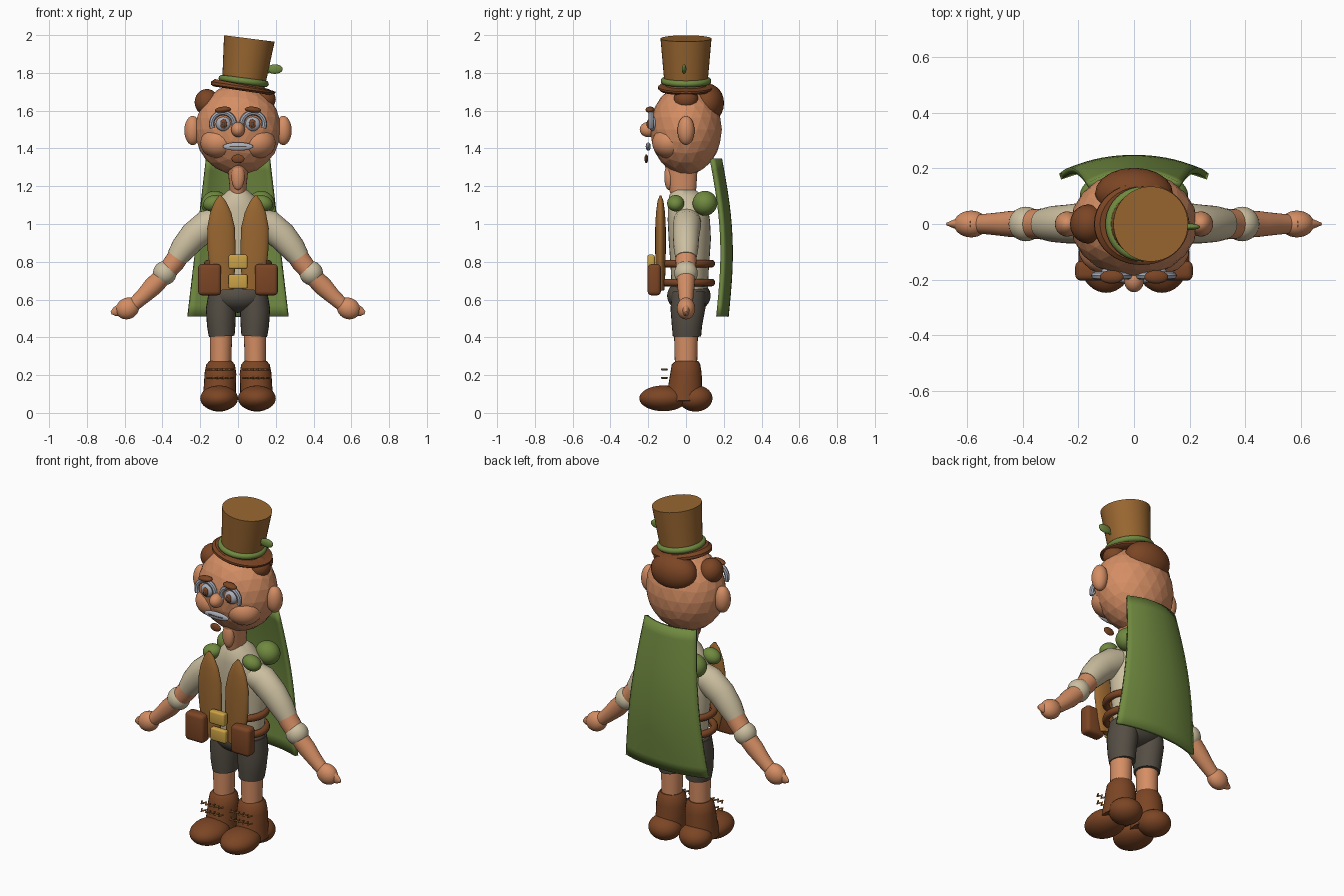
import bpy, bmesh
from math import sin, cos, pi
from mathutils import Vector

cube = bpy.data.objects.get("Cube")
if cube:
    bpy.data.objects.remove(cube, do_unlink=True)


def material(name, r, g, b):
    m = bpy.data.materials.new(name)
    m.use_nodes = True
    m.diffuse_color = (r, g, b, 1)
    m.node_tree.nodes["Principled BSDF"].inputs["Base Color"].default_value = (r, g, b, 1)
    return m


SKIN = material("skin", .66, .27, .127)
CREAM = material("cream cloth", .60, .52, .35)
TAN = material("tan leather", .32, .135, .03)
BROWN = material("brown leather", .20, .06, .018)
GREEN = material("green cloth", .16, .25, .05)
DARK = material("dark cloth", .09, .076, .058)
GOLD = material("gold", .60, .36, .06)
GREY = material("pale grey", .40, .42, .48)


def finish(ob, name, mat, smooth=True):
    ob.name = name
    ob.data.materials.clear()
    ob.data.materials.append(mat)
    bpy.ops.object.select_all(action='DESELECT')
    ob.select_set(True)
    bpy.context.view_layer.objects.active = ob
    if smooth:
        bpy.ops.object.shade_smooth_by_angle(angle=0.7)
    return ob


def from_bmesh(bm, name, mat, smooth=True):
    bmesh.ops.recalc_face_normals(bm, faces=bm.faces)
    me = bpy.data.meshes.new(name)
    bm.to_mesh(me)
    bm.free()
    ob = bpy.data.objects.new(name, me)
    bpy.context.collection.objects.link(ob)
    return finish(ob, name, mat, smooth)


def ball(name, mat, loc, radii, tilt=0, detail=4, smooth=True):
    bm = bmesh.new()
    bmesh.ops.create_icosphere(bm, subdivisions=detail, radius=1)
    ob = from_bmesh(bm, name, mat, smooth)
    ob.location, ob.scale, ob.rotation_euler = loc, radii, (0, tilt, 0)
    return ob


def box(name, mat, loc, size, bevel):
    bm = bmesh.new()
    bmesh.ops.create_cube(bm, size=1)
    bmesh.ops.scale(bm, vec=size, verts=bm.verts)
    bmesh.ops.bevel(bm, geom=bm.edges[:], offset=bevel, segments=3, profile=.5, affect='EDGES')
    ob = from_bmesh(bm, name, mat)
    ob.location = loc
    return ob


def loft(name, mat, rings, side=1, n=24):
    """Skin elliptical rings (x, y, z, half width, half depth), square to the path."""
    bm = bmesh.new()
    loops = []
    for i, (x, y, z, rx, ry) in enumerate(rings):
        a, b = rings[max(i - 1, 0)], rings[min(i + 1, len(rings) - 1)]
        t = Vector((b[0] - a[0], 0, b[2] - a[2])).normalized()
        loops.append([bm.verts.new((side * (x + rx * cos(k) * t.z), y + ry * sin(k),
                                    z - rx * cos(k) * t.x))
                      for k in (2 * pi * j / n for j in range(n))])
    for p, q in zip(loops, loops[1:]):
        for j in range(n):
            bm.faces.new((p[j], p[(j + 1) % n], q[(j + 1) % n], q[j]))
    bm.faces.new(loops[0])
    bm.faces.new(loops[-1])
    return from_bmesh(bm, name, mat)


def ring(name, mat, loc, rx, ry, minor, tilt=0):
    bpy.ops.mesh.primitive_torus_add(major_radius=rx, minor_radius=minor,
                                     major_segments=40, minor_segments=12,
                                     location=loc, rotation=(0, tilt, 0))
    ob = bpy.context.object
    ob.scale.y = ry / rx
    return finish(ob, name, mat)


def tube(name, mat, points, radius):
    cu = bpy.data.curves.new(name, 'CURVE')
    cu.dimensions = '3D'
    cu.bevel_depth, cu.bevel_resolution, cu.use_fill_caps = radius, 2, True
    sp = cu.splines.new('POLY')
    sp.points.add(len(points) - 1)
    for p, co in zip(sp.points, points):
        p.co = (*co, 1)
    ob = bpy.data.objects.new(name, cu)
    bpy.context.collection.objects.link(ob)
    finish(ob, name, mat, False)
    bpy.ops.object.convert(target='MESH')
    return finish(bpy.context.object, name, mat)


# Head and face
ball("head", SKIN, (0, 0, 1.5), (.228, .19, .24), detail=3, smooth=False)
loft("neck", SKIN, [(0, -.01, 1.12, .045, .06), (0, -.02, 1.2, .045, .075), (0, -.025, 1.32, .058, .088)])
ball("throat", SKIN, (0, -.09, 1.25), (.035, .025, .07))
ball("nose", SKIN, (0, -.2, 1.5), (.036, .045, .04))
ball("mouth", GREY, (0, -.2, 1.41), (.08, .013, .022))
box("teeth_line", DARK, (0, -.211, 1.411), (.09, .006, .006), .001)
ball("chin_tuft", BROWN, (0, -.21, 1.345), (.034, .01, .023))

# Hair
ball("back_hair", BROWN, (0, .11, 1.64), (.14, .092, .105), detail=3)
ball("right_hair", BROWN, (-.165, .0, 1.645), (.065, .07, .07), detail=3)
ball("left_hair", BROWN, (.135, .0, 1.66), (.065, .065, .06), detail=3)

# Tilted hat
TILT = .13
loft("hat_crown", TAN, [(.028, 0, 1.73, .113, .113), (.06, 0, 1.982, .135, .135)], n=40)
loft("hat_brim", BROWN, [(.025, 0, 1.705, .155, .135), (.0265, 0, 1.715, .172, .147),
                         (.028, 0, 1.727, .172, .147), (.03, 0, 1.737, .155, .135)], n=40)
ring("hat_band", GREEN, (.03, 0, 1.757), .117, .117, .017, TILT)
ball("feather", GREEN, (.195, -.01, 1.82), (.042, .012, .025))
tube("feather_stem", GREEN, [(.13, -.01, 1.79), (.18, -.01, 1.815)], .007)

# Torso and belts
loft("shirt", CREAM, [(0, .02, .62, .14, .095), (0, .02, .75, .15, .1), (0, .02, .92, .165, .112),
                      (0, .015, 1.02, .165, .112), (0, .01, 1.09, .135, .105),
                      (0, 0, 1.15, .085, .09), (0, -.01, 1.18, .05, .06)], n=32)
for label, z in (("upper", .79), ("lower", .69)):
    ring(label + "_belt", BROWN, (0, 0, z), .16, .137, .02)
box("upper_buckle", GOLD, (0, -.185, .8), (.1, .04, .075), .01)
box("lower_buckle", GOLD, (0, -.175, .695), (.1, .035, .075), .01)
ball("shorts_seat", DARK, (0, .015, .62), (.155, .115, .09))

for s, label in ((1, "left"), (-1, "right")):
    # Eyes, brows, cheeks and ears
    ball(label + "_ear", SKIN, (s * .24, 0, 1.495), (.044, .045, .077))
    ball(label + "_cheek", SKIN, (s * .1, -.085, 1.43), (.1, .095, .085), detail=3)
    ball(label + "_eye", GREY, (s * .078, -.175, 1.53), (.04, .025, .038))
    ball(label + "_iris", BROWN, (s * .076, -.197, 1.53), (.018, .01, .025))
    ball(label + "_pupil", DARK, (s * .076, -.204, 1.528), (.008, .006, .012))
    arch = [(s * .08 + .06 * cos(k * pi / 16), -.185, 1.53 + .06 * sin(k * pi / 16))
            for k in range(-2, 19)]
    tube(label + "_eyelid", GREY, arch, .014)
    ball(label + "_brow", BROWN, (s * .08, -.19, 1.605), (.043, .024, .016), s * .1)

    # Waistcoat panel, pouch and shoulder pads
    loft(label + "_vest_panel", TAN, [(.075, -.135, .65, .05, .02), (.08, -.135, .72, .062, .025),
                                      (.086, -.135, .85, .074, .028), (.09, -.135, .98, .073, .028),
                                      (.092, -.135, 1.06, .056, .024), (.094, -.135, 1.12, .03, .016),
                                      (.095, -.135, 1.15, .006, .005)], s)
    box(label + "_pouch", BROWN, (s * .15, -.168, .705), (.122, .07, .165), .02)
    ball(label + "_front_shoulder_pad", GREEN, (s * .13, -.055, 1.11), (.055, .045, .042), s * .3)
    ball(label + "_back_shoulder_pad", GREEN, (s * .125, .1, 1.11), (.07, .065, .065), s * .3)

    # Arm
    loft(label + "_sleeve", CREAM, [(.08, .005, 1.02, .07, .075), (.16, .005, .995, .082, .075),
                                    (.235, 0, .935, .077, .07), (.29, 0, .87, .068, .065),
                                    (.325, 0, .82, .056, .056)], s)
    loft(label + "_arm", SKIN, [(.29, 0, .87, .055, .055), (.335, 0, .8, .055, .055),
                                (.4, 0, .72, .048, .05), (.45, 0, .67, .051, .046),
                                (.5, 0, .62, .042, .04), (.55, 0, .575, .036, .035)], s)
    ball(label + "_elbow_cuff", CREAM, (s * .388, 0, .74), (.062, .062, .064))
    ball(label + "_hand", SKIN, (s * .585, 0, .553), (.063, .048, .056), s * .5)
    loft(label + "_fingers", SKIN, [(.57, 0, .565, .05, .04), (.62, 0, .545, .036, .026),
                                    (.655, 0, .535, .022, .012), (.672, 0, .53, .008, .005)], s)

    # Leg
    loft(label + "_shorts_leg", DARK, [(.086, .005, .405, .068, .075), (.089, .005, .46, .075, .08),
                                       (.09, .01, .55, .08, .092), (.085, .015, .64, .07, .09)], s)
    loft(label + "_shin", SKIN, [(.092, 0, .22, .055, .058), (.09, 0, .45, .06, .064)], s)

    # Boot and laces
    ball(label + "_toe", BROWN, (s * .1, -.12, .077), (.1, .127, .068))
    ball(label + "_heel", BROWN, (s * .1, .05, .077), (.092, .09, .07))
    loft(label + "_boot_shaft", BROWN, [(.1, -.01, .06, .09, .11), (.096, -.005, .14, .085, .09),
                                        (.093, 0, .21, .084, .083), (.092, 0, .255, .076, .076),
                                        (.092, .005, .275, .06, .06)], s)
    for z in (.185, .23):
        lace = [(s * (.025 + .014 * k), -.115 + .014 * (-1) ** k, z) for k in range(11)]
        tube(label + "_lace", TAN, lace, .005)

# Cape: a curved sheet, widening downwards
bm = bmesh.new()
COLS, ROWS = 16, 14
rows = []
for r in range(ROWS + 1):
    t = r / ROWS
    half = .165 + .1 * t
    back = .18 + .035 * t + .038 * sin(pi * t)
    rows.append([bm.verts.new((half * u, back - .045 * abs(u) ** 2.2, 1.345 - .835 * t))
                 for u in (2 * c / COLS - 1 for c in range(COLS + 1))])
for p, q in zip(rows, rows[1:]):
    for c in range(COLS):
        bm.faces.new((p[c], p[c + 1], q[c + 1], q[c]))
cape = from_bmesh(bm, "cape", GREEN)
solid = cape.modifiers.new("thickness", 'SOLIDIFY')
solid.thickness = .022
solid.offset = 0
